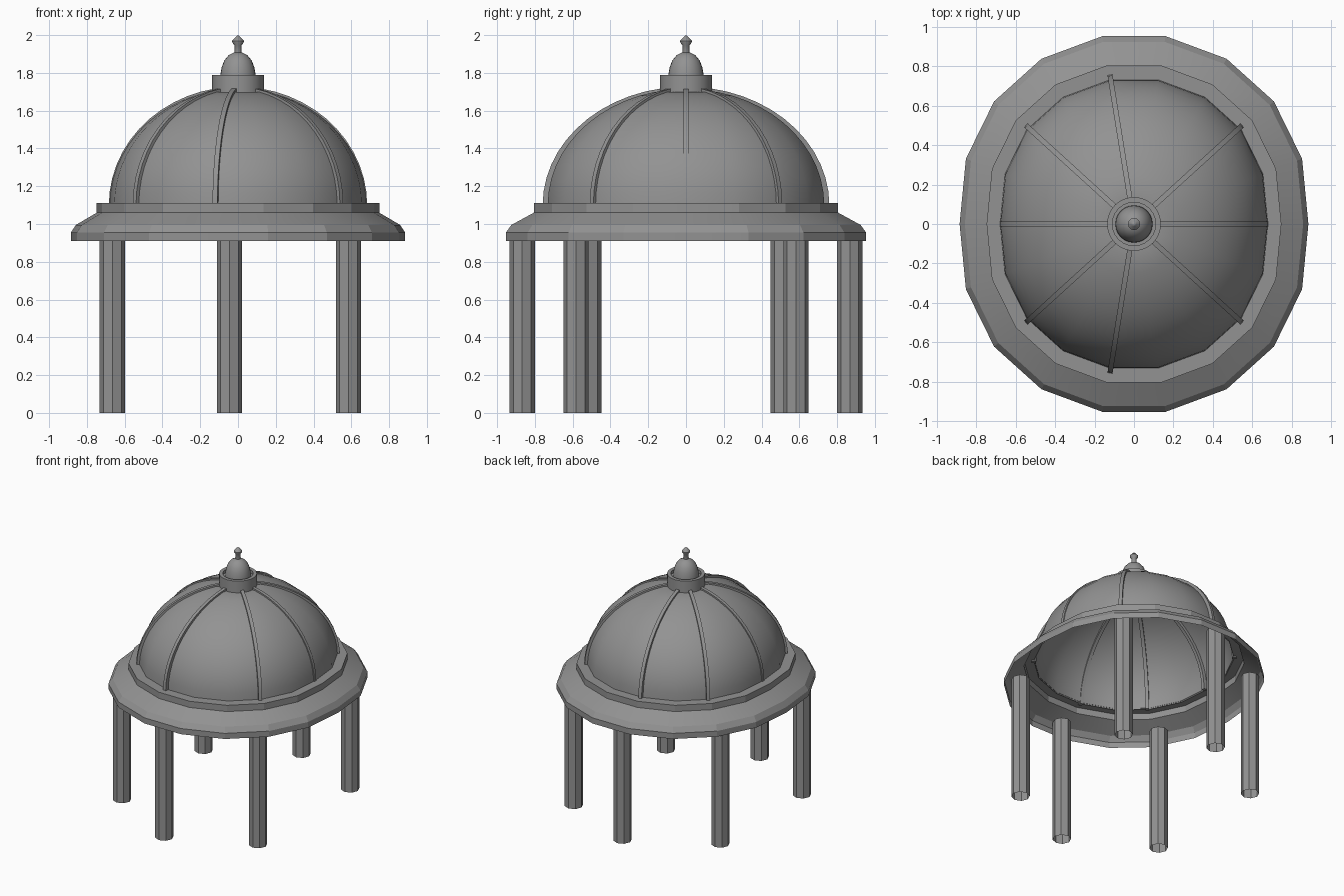
import bpy, bmesh, math
from math import sin, cos, pi

if "Cube" in bpy.data.objects:
    bpy.data.objects.remove(bpy.data.objects["Cube"])

stone = bpy.data.materials.new("grey stone")
stone.diffuse_color = (0.29, 0.29, 0.29, 1)
stone.use_nodes = True
stone.node_tree.nodes["Principled BSDF"].inputs["Base Color"].default_value = stone.diffuse_color


def finish(name, bm, smooth=None):
    bmesh.ops.recalc_face_normals(bm, faces=bm.faces)
    me = bpy.data.meshes.new(name)
    bm.to_mesh(me)
    bm.free()
    ob = bpy.data.objects.new(name, me)
    bpy.context.collection.objects.link(ob)
    me.materials.append(stone)
    if smooth:
        bpy.ops.object.select_all(action='DESELECT')
        ob.select_set(True)
        bpy.context.view_layer.objects.active = ob
        bpy.ops.object.shade_smooth_by_angle(angle=math.radians(smooth))
    return ob


# Plan outline: an 18-sided squashed oval
xs = [0.885, 0.853, 0.71, 0.47, 0.16]
xs = xs + [-x for x in reversed(xs[1:])] + [-xs[0]]
plan = []
for i in range(18):
    k = i if i <= 9 else 18 - i
    plan.append((xs[k], 0.968 * sin(i * pi / 9)))


def circle(n):
    return [(cos(2 * pi * i / n), sin(2 * pi * i / n)) for i in range(n)]


def loft(name, outline, profile, smooth=None):
    """Stack scaled copies of an outline; a scale of 0 closes to a point."""
    bm = bmesh.new()
    n = len(outline)
    prev = None
    for s, z in profile:
        if s == 0:
            ring = [bm.verts.new((0, 0, z))] * n
        else:
            ring = [bm.verts.new((x * s, y * s, z)) for x, y in outline]
        if prev:
            for i in range(n):
                j = (i + 1) % n
                if s == 0:
                    bm.faces.new((prev[i], prev[j], ring[0]))
                else:
                    bm.faces.new((prev[i], prev[j], ring[j], ring[i]))
        prev = ring
    return finish(name, bm, smooth)


# Open-bottomed cornice with its stepped upper band
loft("cornice", plan, [(1, 0.91), (1, 0.955), (0.97, 0.995), (0.845, 1.06),
                       (0.845, 1.11), (0.765, 1.11)], 15)

# Dome shell, slightly sunken under the lantern
BASE, RISE = 1.10, 0.615
dome = [(0.768 * cos(t), BASE + RISE * sin(t))
        for t in [i * 1.34 / 12 for i in range(13)]]
dome += [(0.11, 1.695), (0, 1.69)]
loft("dome", plan, dome, 60)


# Ribs running up the dome
def rib(name, ex, ey, w=0.013):
    bm = bmesh.new()
    L = math.hypot(ex, ey)
    px, py = -ey / L * w, ex / L * w
    prev = None
    for i in range(13):
        t = i * 1.40 / 12
        ring = []
        for off, side in ((-0.02, -1), (0.012, -1), (0.012, 1), (-0.02, 1)):
            r = (L + off) / L * cos(t)
            z = BASE + (RISE + off) * sin(t)
            ring.append(bm.verts.new((ex * r + px * side, ey * r + py * side, z)))
        if prev:
            for k in range(4):
                m = (k + 1) % 4
                bm.faces.new((prev[k], prev[m], ring[m], ring[k]))
        else:
            bm.faces.new(ring)
        prev = ring
    bm.faces.new(prev)
    finish(name, bm, 30)


ends = [(0.672, 0), (-0.672, 0)]
for s in (1, -1):
    ends += [(0.54, 0.492 * s), (-0.54, 0.492 * s), (-0.12, 0.745 * s)]
for i, (x, y) in enumerate(ends):
    rib(f"dome_rib_{i + 1}", x, y)

# Lantern on top: drum, bell-shaped cap and finial
loft("lantern_drum", circle(24), [(0.137, 1.69), (0.137, 1.79), (0.11, 1.79),
                                  (0.11, 1.765), (0.09, 1.765)], 30)
loft("lantern_cap", circle(24), [(0.095, 1.76), (0.093, 1.795), (0.086, 1.83),
                                 (0.073, 1.865), (0.05, 1.893), (0.022, 1.908),
                                 (0, 1.91)], 40)
loft("finial", circle(12), [(0.018, 1.90), (0.018, 1.945), (0.03, 1.96),
                            (0.031, 1.97), (0.012, 1.99), (0, 2.0)], 40)

# Six octagonal columns
for s, tag in ((-1, "front"), (1, "back")):
    for x, y, side in ((-0.665, 0.515, "left"), (-0.045, 0.867, "middle"),
                       (0.585, 0.582, "right")):
        c = loft(f"{tag}_{side}_column", circle(8), [(0.067, 0), (0.067, 0.98)])
        c.location = (x, y * s, 0)
